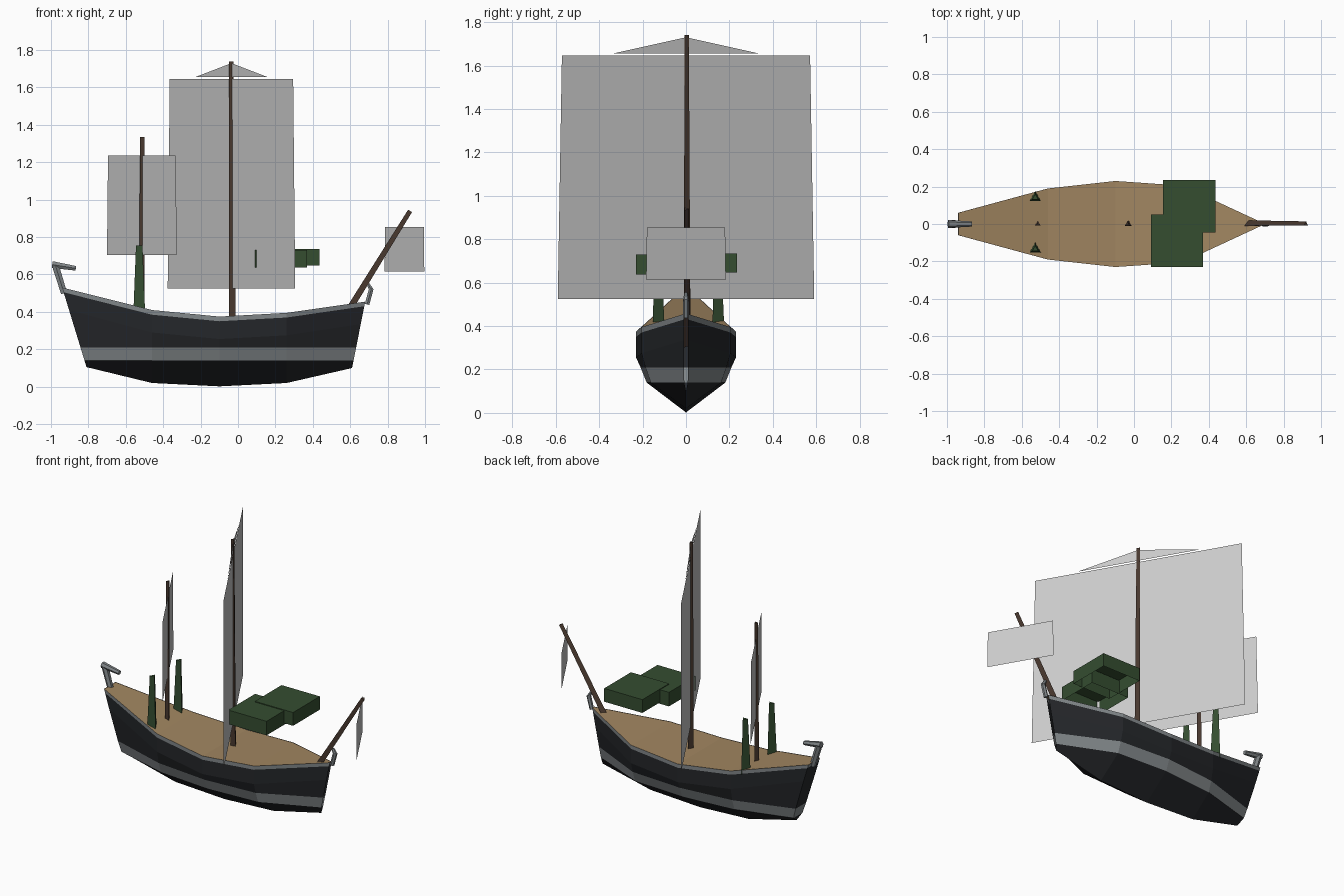
import bpy, bmesh
from math import cos, sin, radians
from mathutils import Vector

if "Cube" in bpy.data.objects:
    bpy.data.objects.remove(bpy.data.objects["Cube"])


def material(name, rgb):
    m = bpy.data.materials.new(name)
    m.diffuse_color = (*rgb, 1)
    m.use_nodes = True
    m.node_tree.nodes["Principled BSDF"].inputs["Base Color"].default_value = m.diffuse_color
    return m


BLACK = material("black_paint", (0.018, 0.02, 0.023))
GREY = material("grey_trim", (0.22, 0.24, 0.25))
TAN = material("deck_wood", (0.36, 0.24, 0.12))
BROWN = material("mast_wood", (0.065, 0.04, 0.028))
GREEN = material("dark_green", (0.035, 0.075, 0.03))


def add_mesh(name, verts, faces, mats=()):
    me = bpy.data.meshes.new(name)
    me.from_pydata(verts, [], faces)
    ob = bpy.data.objects.new(name, me)
    bpy.context.collection.objects.link(ob)
    for m in mats:
        me.materials.append(m)
    return ob


def stick(name, a, b, r1, r2, mat, sides=3):
    """Tapered rod from a to b."""
    a, b = Vector(a), Vector(b)
    d = b - a
    bm = bmesh.new()
    bmesh.ops.create_cone(bm, cap_ends=True, segments=sides, radius1=r1, radius2=r2, depth=d.length)
    me = bpy.data.meshes.new(name)
    bm.to_mesh(me)
    bm.free()
    me.materials.append(mat)
    ob = bpy.data.objects.new(name, me)
    ob.location = (a + b) / 2
    ob.rotation_euler = Vector((0, 0, 1)).rotation_difference(d).to_euler()
    bpy.context.collection.objects.link(ob)
    return ob


# Hull stations: x, keel height, sheer height, half width
stations = [(-0.94, 0.105, 0.53, 0.06), (-0.46, 0.02, 0.41, 0.19), (-0.10, 0.002, 0.375, 0.23),
            (0.26, 0.02, 0.395, 0.205), (0.68, 0.10, 0.455, 0.01)]
widths = [0, 0.79, 0.91, 1, 1, 1]
lean = {0: 0.13, 4: -0.07}          # raked stern and bow
R = len(widths)
verts = []
for i, (x, k, s, w) in enumerate(stations):
    for z, f in zip([k, 0.14, 0.21, s - 0.12, s - 0.025, s], widths):
        verts.append((x + lean.get(i, 0) * (s - z) / (s - k), -w * f, z))
faces, slots = [], []
for i in range(len(stations) - 1):
    for j in range(R - 1):
        a, b = i * R + j, (i + 1) * R + j
        faces.append((a, b, b + 1, a + 1))
        slots.append(1 if j in (1, 4) else 0)

# Transom closing the stern
c = len(verts)
verts += [(verts[j][0], 0, verts[j][2]) for j in range(1, R)]
faces.append((0, 1, c))
slots.append(0)
for j in range(1, R - 1):
    faces.append((c + j - 1, j, j + 1, c + j))
    slots.append(1 if j in (1, 4) else 0)
hull = add_mesh("hull", verts, faces, (BLACK, GREY))
for p, s in zip(hull.data.polygons, slots):
    p.material_index = s
mir = hull.modifiers.new("mirror", 'MIRROR')
mir.use_axis = (False, True, False)

# Deck following the sheer line
dv = [(x, sgn * w, s - 0.002) for x, k, s, w in stations for sgn in (-1, 1)]
add_mesh("deck", dv, [(2 * i, 2 * i + 2, 2 * i + 3, 2 * i + 1) for i in range(4)], (TAN,))

# Masts and bowsprit
stick("main_mast", (-0.03, 0, 0.32), (-0.036, 0, 1.74), 0.021, 0.013, BROWN)
stick("rear_mast", (-0.515, 0, 0.38), (-0.512, 0, 1.335), 0.017, 0.013, BROWN)
stick("bowsprit", (0.53, 0, 0.31), (0.92, 0, 0.94), 0.021, 0.014, BROWN)

# Stern hook and bow hook
stick("stern_post", (-0.93, 0, 0.50), (-0.975, 0, 0.645), 0.019, 0.021, GREY, 6)
stick("stern_bar", (-0.993, 0, 0.653), (-0.867, 0, 0.633), 0.021, 0.014, GREY, 6)
stick("bow_post", (0.69, 0, 0.44), (0.713, 0, 0.525), 0.014, 0.014, GREY, 6)
stick("bow_tip", (0.715, 0, 0.515), (0.695, 0, 0.55), 0.013, 0.009, GREY, 6)


# Flat sails, all turned to the same angle
def sail(name, x, z0, z1, half0, half1):
    u = Vector((cos(radians(-60)), sin(radians(-60)), 0))
    pts = [(-half0, z0), (half0, z0)] + ([(half1, z1), (-half1, z1)] if half1 else [(0, z1)])
    v = [Vector((x, 0, z)) + u * t for t, z in pts]
    add_mesh(name, v, [tuple(range(len(v)))])


sail("main_sail", -0.035, 0.525, 1.645, 0.682, 0.66)
sail("top_sail", -0.035, 1.655, 1.73, 0.39, 0)
sail("rear_sail", -0.514, 0.705, 1.235, 0.373, 0.362)
sail("bow_sail", 0.89, 0.615, 0.855, 0.212, 0.208)

# Green tapered posts on the stern deck
for side, y in (("left", 0.14), ("right", -0.135)):
    stick("deck_post_" + side, (-0.528, y, 0.40), (-0.528, y, 0.755), 0.036, 0.02, GREEN)


# Green canopies, open underneath
def canopy(name, x, y, z0, z1, h=0.14):
    v = [(x + sx * h, y + sy * h, z) for z in (z0, z1) for sx, sy in ((-1, -1), (1, -1), (1, 1), (-1, 1))]
    f = [(4, 5, 6, 7)] + [(i, (i + 1) % 4, 4 + (i + 1) % 4, 4 + i) for i in range(4)]
    add_mesh(name, v, f, (GREEN,))


canopy("canopy_left", 0.295, 0.095, 0.647, 0.735)
canopy("canopy_right", 0.23, -0.09, 0.637, 0.73)
